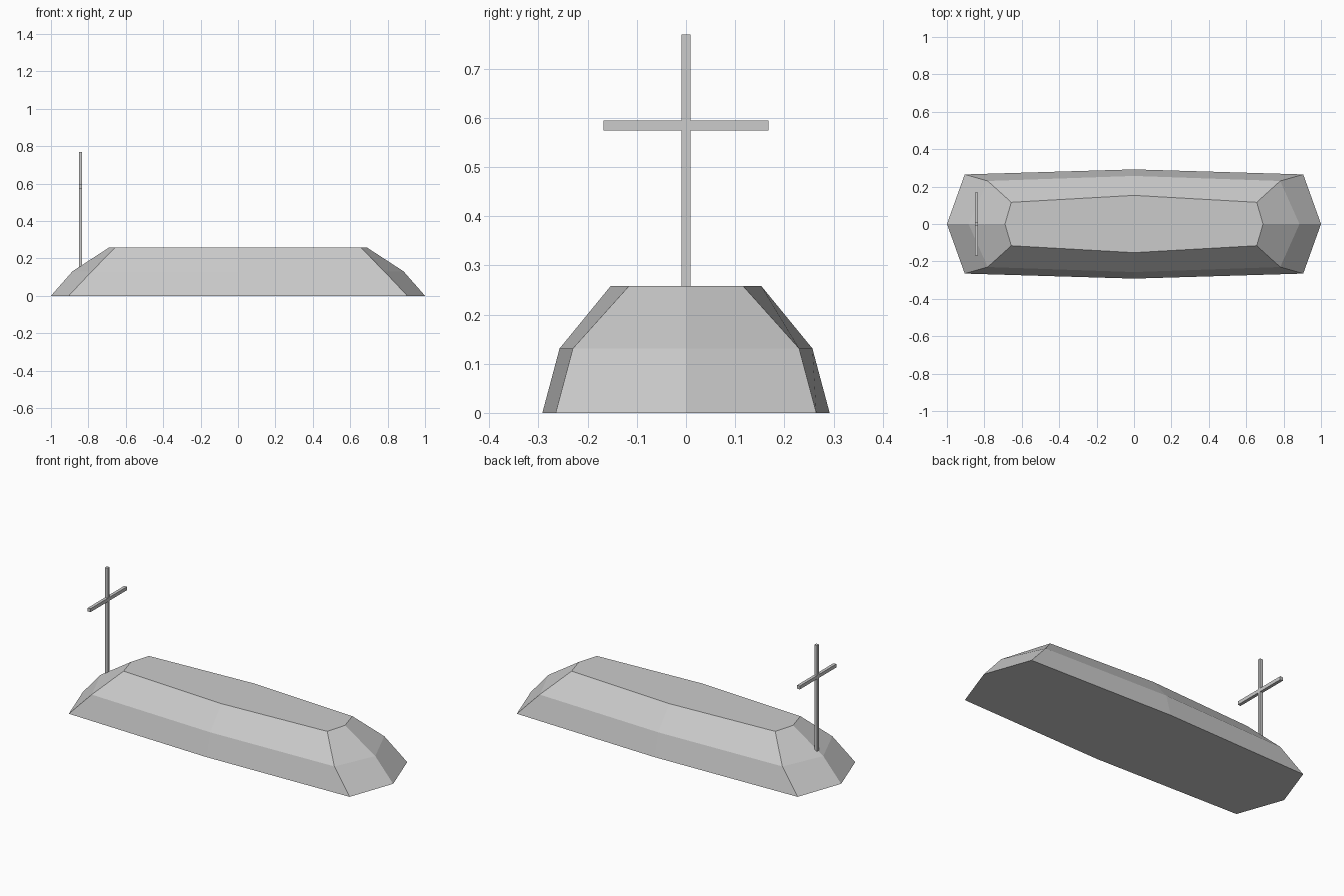
import bpy
import bmesh

if "Cube" in bpy.data.objects:
    bpy.data.objects.remove(bpy.data.objects["Cube"])

grey = bpy.data.materials.new("stone_grey")
grey.diffuse_color = (0.6, 0.6, 0.6, 1)
grey.use_nodes = True
grey.node_tree.nodes["Principled BSDF"].inputs["Base Color"].default_value = grey.diffuse_color


def finish(name, bm):
    bmesh.ops.recalc_face_normals(bm, faces=bm.faces)
    mesh = bpy.data.meshes.new(name)
    bm.to_mesh(mesh)
    bm.free()
    mesh.materials.append(grey)
    obj = bpy.data.objects.new(name, mesh)
    bpy.context.collection.objects.link(obj)
    return obj


# Mound: three stacked six-sided rings (height, tip x, corner x, corner y, mid-side y)
levels = [
    (0.0, 1.0, 0.905, 0.265, 0.292),
    (0.131, 0.885, 0.782, 0.230, 0.257),
    (0.258, 0.69, 0.656, 0.116, 0.153),
]
bm = bmesh.new()
rings = []
for z, tip, cx, cy, my in levels:
    outline = [(tip, 0), (cx, cy), (0, my), (-cx, cy),
               (-tip, 0), (-cx, -cy), (0, -my), (cx, -cy)]
    rings.append([bm.verts.new((x, y, z)) for x, y in outline])
for low, high in zip(rings, rings[1:]):
    for i in range(8):
        j = (i + 1) % 8
        bm.faces.new((low[i], low[j], high[j], high[i]))
bm.faces.new(rings[-1])
bm.faces.new(rings[0][::-1])
finish("mound", bm)

# Cross: one flat outline mirrored in y, extruded along x
half = [(0.009, 0.13), (0.009, 0.574), (0.168, 0.574),
        (0.168, 0.594), (0.009, 0.594), (0.009, 0.769)]
outline = half + [(-y, z) for y, z in reversed(half)]
bm = bmesh.new()
face = bm.faces.new([bm.verts.new((-0.851, y, z)) for y, z in outline])
ext = bmesh.ops.extrude_face_region(bm, geom=[face], use_keep_orig=True)
verts = [g for g in ext["geom"] if isinstance(g, bmesh.types.BMVert)]
bmesh.ops.translate(bm, verts=verts, vec=(0.018, 0, 0))
finish("cross", bm)
